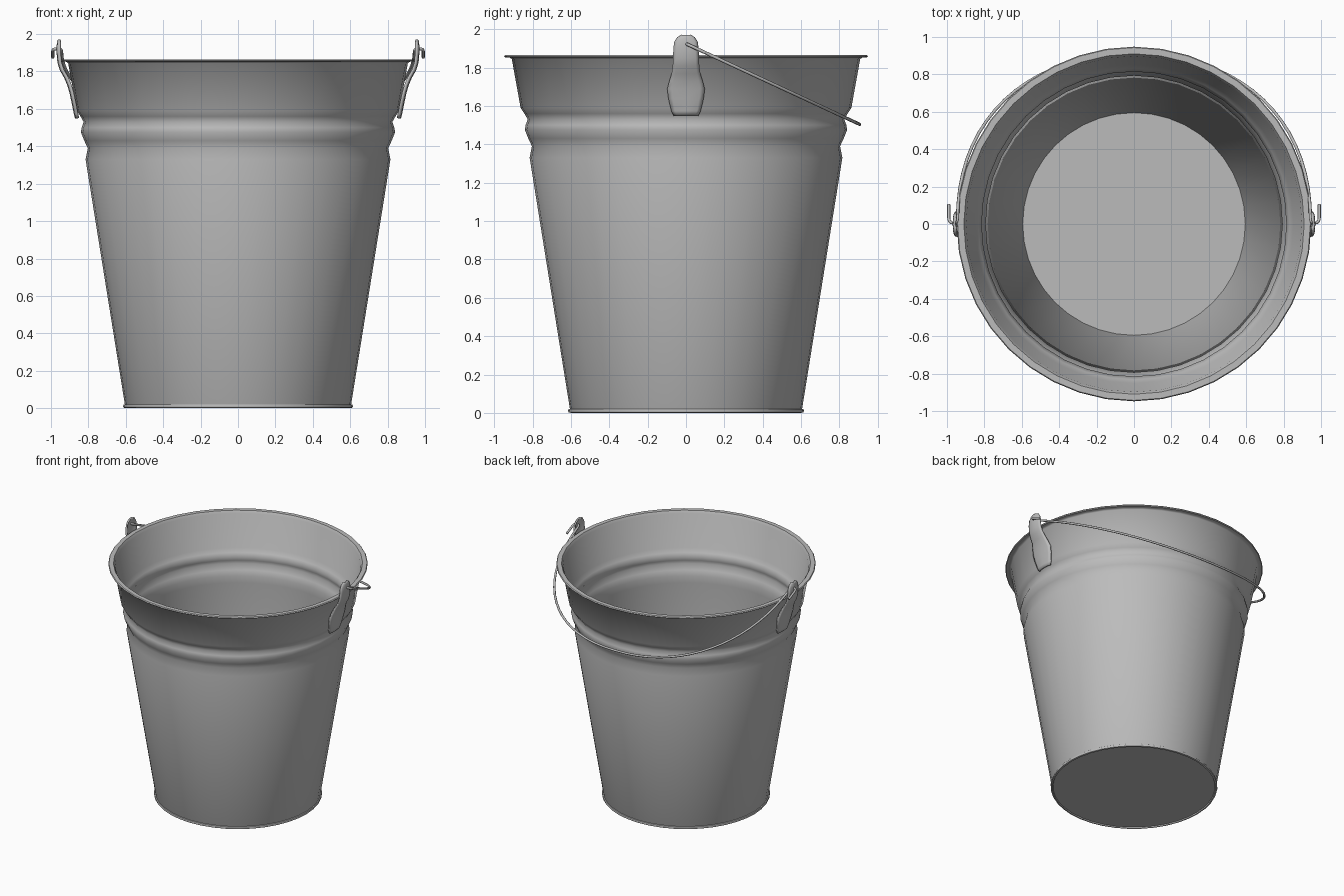
import bpy
import bmesh
from math import sin, cos, pi, radians
from mathutils import Vector

old = bpy.data.objects.get("Cube")
if old:
    bpy.data.objects.remove(old, do_unlink=True)

SIDES = 40

steel = bpy.data.materials.new("grey steel")
steel.use_nodes = True
colour = (0.5, 0.5, 0.5, 1)
steel.diffuse_color = colour
steel.node_tree.nodes["Principled BSDF"].inputs["Base Color"].default_value = colour


def finish(name, bm):
    """Turn a bmesh into a smooth shaded object."""
    bmesh.ops.recalc_face_normals(bm, faces=bm.faces[:])
    mesh = bpy.data.meshes.new(name)
    bm.to_mesh(mesh)
    bm.free()
    mesh.materials.append(steel)
    ob = bpy.data.objects.new(name, mesh)
    bpy.context.collection.objects.link(ob)
    bpy.ops.object.select_all(action="DESELECT")
    ob.select_set(True)
    bpy.context.view_layer.objects.active = ob
    bpy.ops.object.shade_smooth_by_angle(angle=radians(50))
    return ob


def lathe(name, profile):
    """Revolve (radius, height) points around z."""
    bm = bmesh.new()
    verts = [bm.verts.new((r, 0, z)) for r, z in profile]
    edges = [bm.edges.new(pair) for pair in zip(verts, verts[1:])]
    bmesh.ops.spin(bm, geom=verts + edges, cent=(0, 0, 0), axis=(0, 0, 1),
                   angle=2 * pi, steps=SIDES)
    bmesh.ops.remove_doubles(bm, verts=bm.verts[:], dist=0.0005)
    return finish(name, bm)


# Bucket: outer wall with a rolled bead, flared lip, inner wall and floor
outer = [(0.605, 0.02), (0.815, 1.33), (0.803, 1.39), (0.822, 1.43),
         (0.84, 1.475), (0.836, 1.50), (0.825, 1.53), (0.842, 1.56),
         (0.862, 1.59), (0.908, 1.845)]
lip = [(0.92, 1.852), (0.943, 1.852), (0.948, 1.858), (0.943, 1.865),
       (0.91, 1.865)]
inner = [(r - 0.01, z) for r, z in reversed(outer)]
lathe("bucket_body", [(0, 0.008)] + [(0.6, 0.008)] + outer + lip + inner + [(0, 0.02)])

# Rolled ring around the foot
lathe("foot_ring", [(0.6, 0), (0.612, 0.003), (0.615, 0.011), (0.612, 0.019),
                    (0.6, 0.022), (0.595, 0.011), (0.6, 0)])

# Lugs: bent plates given as (distance out, height, half width)
lug_rows = [(0.866, 1.55, 0.062), (0.872, 1.575, 0.074), (0.885, 1.64, 0.09),
            (0.896, 1.69, 0.096), (0.908, 1.73, 0.085), (0.925, 1.77, 0.073),
            (0.948, 1.81, 0.067), (0.96, 1.85, 0.065), (0.964, 1.90, 0.063),
            (0.964, 1.935, 0.058), (0.962, 1.955, 0.043), (0.96, 1.967, 0.02)]


def lug(name, side):
    bm = bmesh.new()
    rows = []
    for x, z, w in lug_rows:
        rows.append([bm.verts.new((side * (x - 0.012 * t ** 4), w * t, z))
                     for t in (-1, -0.75, 0, 0.75, 1)])
    for a, b in zip(rows, rows[1:]):
        for i in range(len(a) - 1):
            bm.faces.new((a[i], a[i + 1], b[i + 1], b[i]))
    ob = finish(name, bm)
    mod = ob.modifiers.new("thickness", "SOLIDIFY")
    mod.thickness = 0.012
    mod.offset = 0


lug("left_lug", 1)
lug("right_lug", -1)


# Handle: wire bow lying back against the rim, with a hook through each lug
PIVOT = Vector((0, 0.005, 1.922))
DROP = Vector((0, 0.9, -0.418))


def on_handle(x, along):
    return PIVOT + DROP * along + Vector((x, 0, 0))


hook = [on_handle(0.99, 0.11), on_handle(0.99, 0.04)]
hook += [on_handle(0.967 + 0.023 * cos(a), 0.025 - 0.025 * sin(a))
         for a in (pi * i / 6 for i in range(7))]


def bow(a):
    return on_handle(0.944 * (1 if cos(a) > 0 else -1) * abs(cos(a)) ** 0.9,
                     sin(a) ** 0.9)


STEPS = 36
path = hook + [bow(pi * i / STEPS) for i in range(1, STEPS)]
path += [Vector((-p.x, p.y, p.z)) for p in reversed(hook)]

bm = bmesh.new()
rings = []
across = DROP.cross(Vector((1, 0, 0))).normalized()
for i, p in enumerate(path):
    along = (path[min(i + 1, len(path) - 1)] - path[max(i - 1, 0)]).normalized()
    out = along.cross(across)
    rings.append([bm.verts.new(p + 0.0085 * (out * cos(a) + across * sin(a)))
                  for a in (2 * pi * k / 8 for k in range(8))])
for a, b in zip(rings, rings[1:]):
    for k in range(8):
        n = (k + 1) % 8
        bm.faces.new((a[k], a[n], b[n], b[k]))
bm.faces.new(rings[0])
bm.faces.new(rings[-1])
finish("wire_handle", bm)
